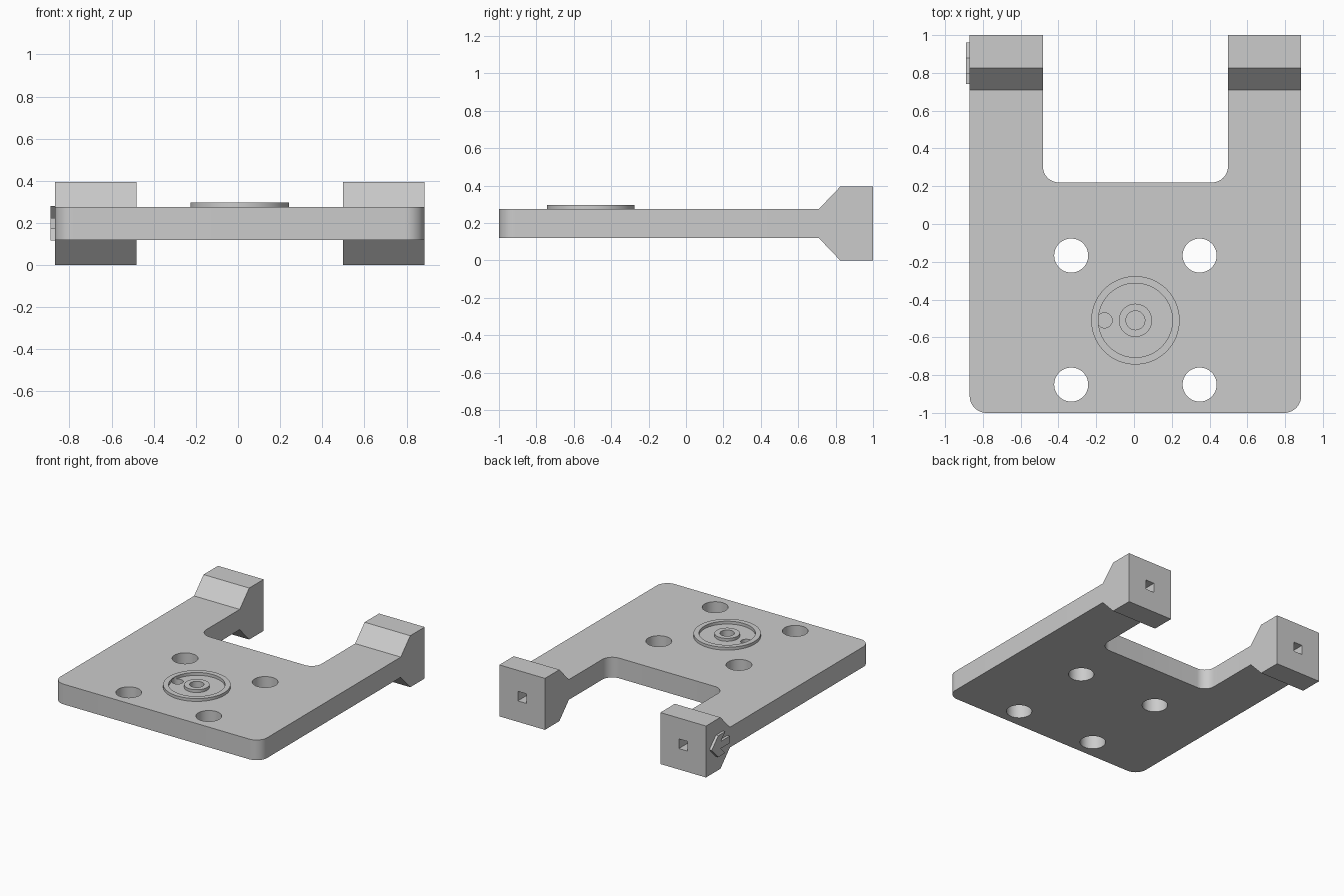
import bpy
import bmesh
from math import cos, sin, pi, radians
from mathutils import Vector, Matrix

cube = bpy.data.objects.get("Cube")
if cube:
    bpy.data.objects.remove(cube, do_unlink=True)

grey = bpy.data.materials.new("plain grey")
grey.use_nodes = True
grey.diffuse_color = (0.6, 0.6, 0.6, 1)
grey.node_tree.nodes["Principled BSDF"].inputs["Base Color"].default_value = (0.6, 0.6, 0.6, 1)

CX = 0.0075              # middle of the bracket
BOTTOM, TOP = 0.12, 0.275
MID = (BOTTOM + TOP) / 2
DISC_Y = -0.51


def prism(name, points, direction):
    """Extrude a flat outline of 3D points along a direction."""
    bm = bmesh.new()
    face = bm.faces.new([bm.verts.new(p) for p in points])
    new = bmesh.ops.extrude_face_region(bm, geom=[face])["geom"]
    bmesh.ops.translate(bm, vec=Vector(direction),
                        verts=[g for g in new if isinstance(g, bmesh.types.BMVert)])
    bmesh.ops.recalc_face_normals(bm, faces=bm.faces)
    mesh = bpy.data.meshes.new(name)
    bm.to_mesh(mesh)
    bm.free()
    mesh.materials.append(grey)
    obj = bpy.data.objects.new(name, mesh)
    bpy.context.collection.objects.link(obj)
    return obj


def rod(name, x, y, radius, z0, z1, sides=64):
    ring = [(x + radius * cos(2 * pi * i / sides), y + radius * sin(2 * pi * i / sides), z0)
            for i in range(sides)]
    return prism(name, ring, (0, 0, z1 - z0))


def box(name, x, y0, y1, z, half):
    ring = [(x + sx * half, y0, z + sz * half) for sx, sz in ((-1, -1), (1, -1), (1, 1), (-1, 1))]
    return prism(name, ring, (0, y1 - y0, 0))


def rounded(corners, steps=12):
    """Fillet each (x, y, radius) right-angled corner."""
    out = []
    for i, (x, y, r) in enumerate(corners):
        p = Vector((x, y))
        if r == 0:
            out.append(p)
            continue
        a = (Vector(corners[i - 1][:2]) - p).normalized() * r
        b = (Vector(corners[(i + 1) % len(corners)][:2]) - p).normalized() * r
        for k in range(steps + 1):
            t = pi / 2 * k / steps
            out.append(p + a * (1 - sin(t)) + b * (1 - cos(t)))
    return out


def combine(target, other, operation):
    mod = target.modifiers.new(operation, "BOOLEAN")
    mod.object, mod.operation, mod.solver = other, operation, "EXACT"
    bpy.context.view_layer.objects.active = target
    bpy.ops.object.modifier_apply(modifier=mod.name)
    bpy.data.objects.remove(other, do_unlink=True)


# U-shaped plate with rounded corners
W, S = 0.8775, 0.49
half = [(W, -1, 0.09), (W, 0.9, 0), (S, 0.9, 0), (S, 0.22, 0.085)]
corners = half + [(-x, y, r) for x, y, r in reversed(half)]
plate = prism("bracket_plate", [(p.x + CX, p.y, BOTTOM) for p in rounded(corners)],
              (0, 0, TOP - BOTTOM))

# Flared end blocks on both arms, with square sockets in the back
profile = [(0.71, BOTTOM), (0.825, 0), (1, 0), (1, 0.395), (0.825, 0.395), (0.71, TOP)]
for side in (-1, 1):
    x0 = CX + side * S
    combine(plate, prism("end_block", [(x0, y, z) for y, z in profile],
                         (side * (W - S), 0, 0)), "UNION")
    combine(plate, box("socket_cutter", CX + side * (W + S) / 2, 0.8, 1.1, MID, 0.037),
            "DIFFERENCE")

# Four bolt holes
for x in (-0.34, 0.34):
    for y in (-0.167, -0.85):
        combine(plate, rod("bolt_hole_cutter", CX + x, y, 0.09, 0, 0.5), "DIFFERENCE")

# Raised ring and hub, with blind holes
combine(plate, rod("disc", CX, DISC_Y, 0.234, 0.2, 0.297, 96), "UNION")
groove = rod("groove_cutter", CX, DISC_Y, 0.196, TOP, 0.4, 96)
combine(groove, rod("hub_core", CX, DISC_Y, 0.088, 0.2, 0.5), "DIFFERENCE")
combine(plate, groove, "DIFFERENCE")
combine(plate, rod("hub_hole_cutter", CX, DISC_Y, 0.05, 0.235, 0.5), "DIFFERENCE")
combine(plate, rod("pin_hole_cutter", CX - 0.163, DISC_Y, 0.04, 0.215, 0.29), "DIFFERENCE")

# Raised arrow on the outer side of one arm, pointing to the back
upper = [(0.88, 0.082), (0.795, 0.082), (0.85, 0.027), (0.74, 0.027)]
outline = [(0.96, 0)] + upper + [(y, -z) for y, z in reversed(upper)]
prism("side_arrow", [(CX - W, y, MID + z) for y, z in outline], (-0.02, 0, 0))

# Smooth curved walls, crisp edges
bpy.ops.object.select_all(action="DESELECT")
plate.select_set(True)
bpy.context.view_layer.objects.active = plate
bpy.ops.object.shade_smooth_by_angle(angle=radians(30))
